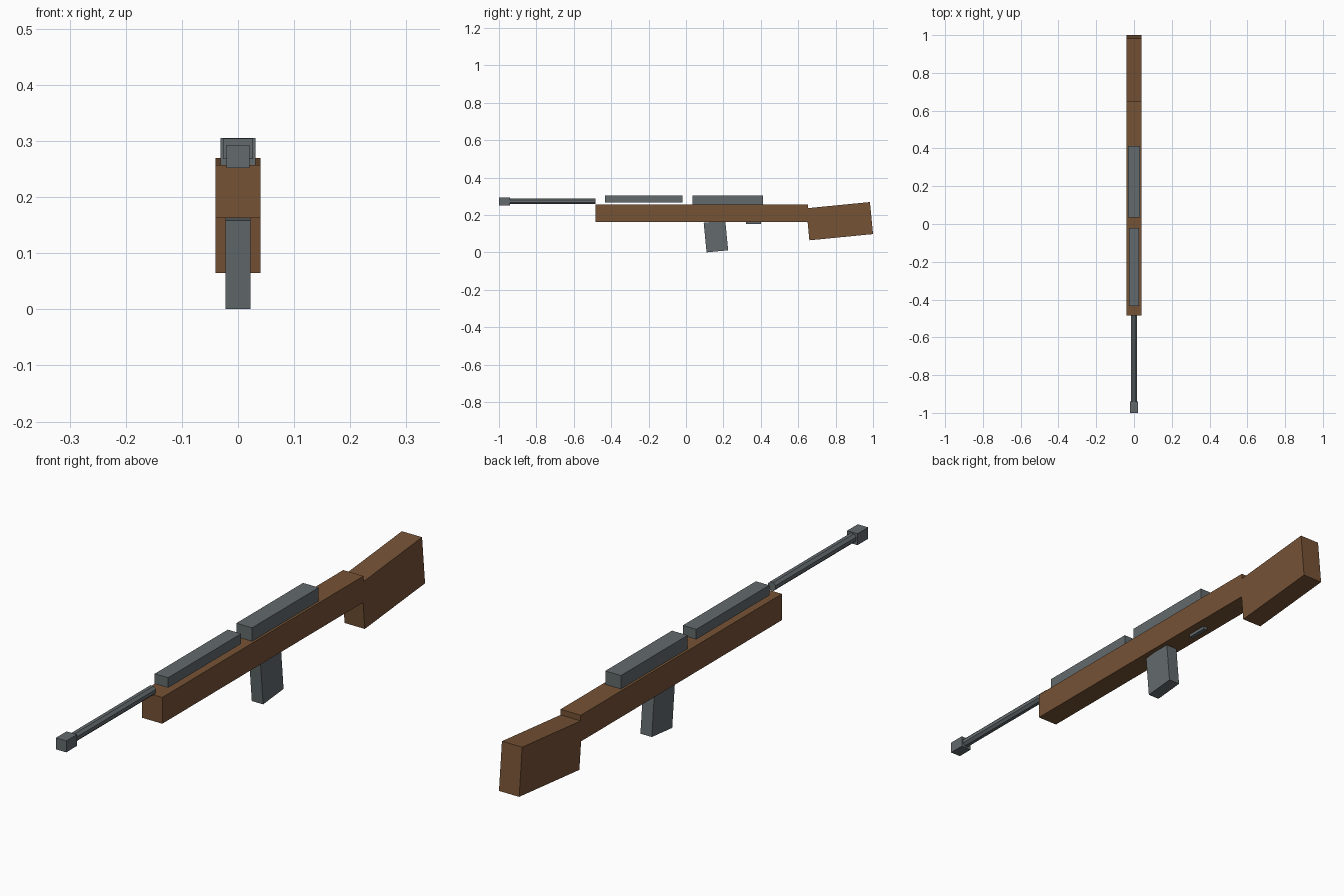
import bpy
import math

if "Cube" in bpy.data.objects:
    bpy.data.objects.remove(bpy.data.objects["Cube"])


def material(name, rgb):
    m = bpy.data.materials.new(name)
    m.diffuse_color = (*rgb, 1)
    m.use_nodes = True
    m.node_tree.nodes["Principled BSDF"].inputs["Base Color"].default_value = m.diffuse_color
    return m


wood = material("brown wood", (0.18, 0.085, 0.036))
metal = material("grey metal", (0.125, 0.145, 0.153))


def box(name, center, size, mat, tilt=0):
    """Box centred on x = 0; center is (y, z), tilt is in degrees about x."""
    bpy.ops.mesh.primitive_cube_add(size=1, location=(0, *center),
                                    rotation=(math.radians(tilt), 0, 0))
    ob = bpy.context.object
    ob.name = name
    ob.scale = size
    ob.data.materials.append(mat)
    return ob


def span(name, width, y0, y1, z0, z1, mat):
    """Upright box given by its limits along y and z."""
    return box(name, ((y0 + y1) / 2, (z0 + z1) / 2), (width, y1 - y0, z1 - z0), mat)


# Wooden body and angled shoulder stock
span("body", 0.08, -0.485, 0.652, 0.163, 0.257, wood)
box("shoulder_stock", (0.8215, 0.167), (0.08, 0.342, 0.172), wood, 5.6)

# Metal covers along the top
span("front_cover", 0.053, -0.433, -0.02, 0.268, 0.304, metal)
span("rear_cover", 0.062, 0.035, 0.412, 0.257, 0.305, metal)

# Barrel with square muzzle
bpy.ops.mesh.primitive_cylinder_add(vertices=8, radius=0.0165, depth=0.46,
                                    location=(0, -0.715, 0.2735),
                                    rotation=(math.pi / 2, 0, 0))
barrel = bpy.context.object
barrel.name = "barrel"
barrel.rotation_euler = (math.pi / 2, math.pi / 8, 0)
barrel.data.materials.append(metal)
span("muzzle", 0.041, -1.0, -0.94, 0.252, 0.293, metal)

# Tilted magazine and trigger under the body
box("magazine", (0.16, 0.085), (0.045, 0.116, 0.159), metal, 5.6)
span("trigger", 0.016, 0.32, 0.40, 0.152, 0.165, metal)
